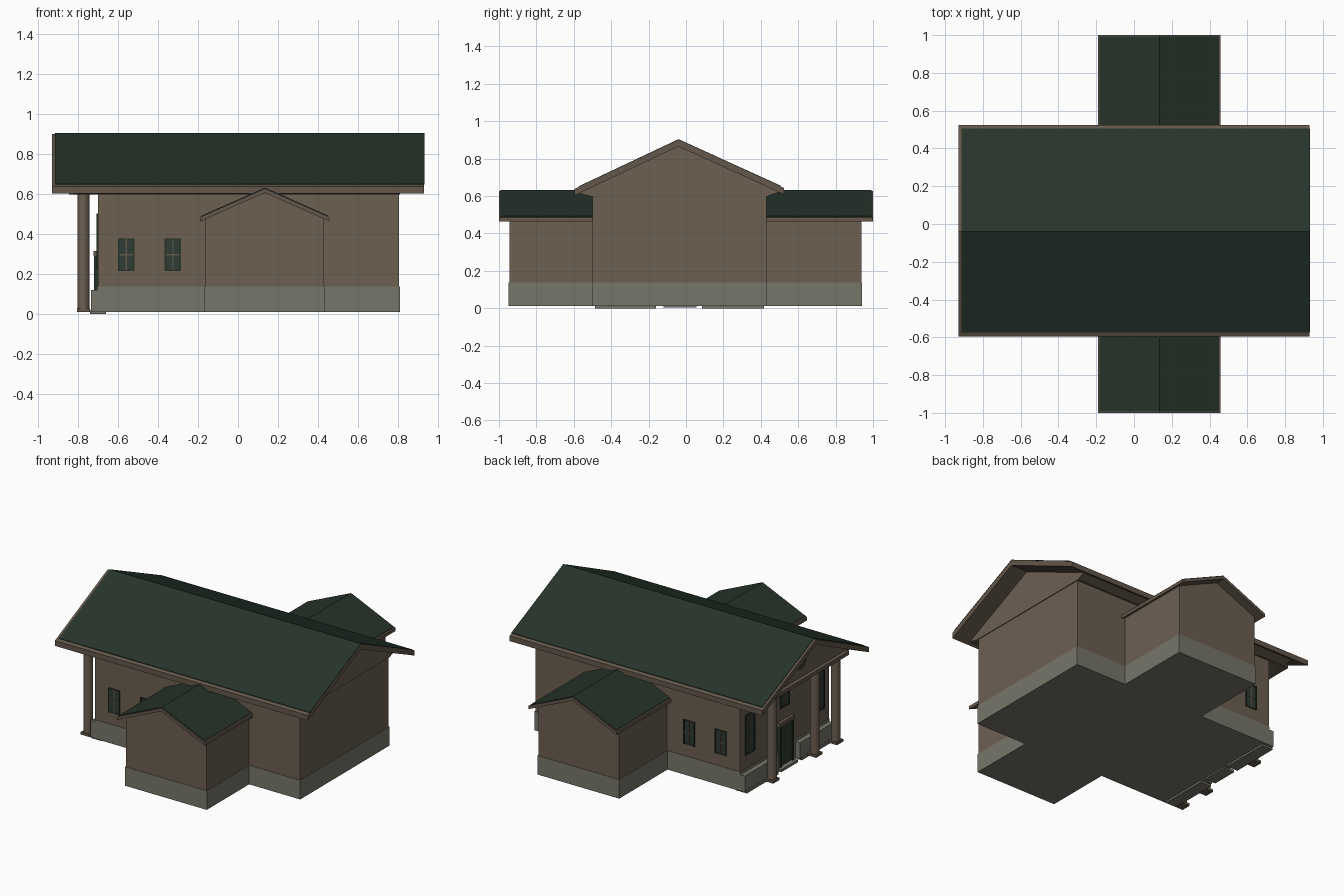
import bpy, bmesh, math
from mathutils import Vector

if "Cube" in bpy.data.objects:
    bpy.data.objects.remove(bpy.data.objects["Cube"])


def material(name, rgb):
    m = bpy.data.materials.new(name)
    m.diffuse_color = (*rgb, 1)
    m.use_nodes = True
    m.node_tree.nodes["Principled BSDF"].inputs["Base Color"].default_value = m.diffuse_color
    return m


WALL = material("brown wall", (0.15, 0.115, 0.083))
TRIM = material("brown trim", (0.125, 0.095, 0.07))
ROOF = material("dark green roof", (0.019, 0.033, 0.023))
STONE = material("grey stone", (0.185, 0.18, 0.145))
GLASS = material("dark glass", (0.03, 0.045, 0.035))


def prism(name, profile, axis, a, b, mat):
    """Extrude a 2D profile along x (profile is y,z), y (x,z) or z (x,y)."""
    put = {"x": lambda p, t: (t, p[0], p[1]),
           "y": lambda p, t: (p[0], t, p[1]),
           "z": lambda p, t: (p[0], p[1], t)}[axis]
    bm = bmesh.new()
    f = bm.faces.new([bm.verts.new(put(p, a)) for p in profile])
    r = bmesh.ops.extrude_face_region(bm, geom=[f])
    verts = [v for v in r["geom"] if isinstance(v, bmesh.types.BMVert)]
    bmesh.ops.translate(bm, verts=verts, vec=Vector(put((0, 0), b - a)))
    bmesh.ops.recalc_face_normals(bm, faces=bm.faces)
    me = bpy.data.meshes.new(name)
    bm.to_mesh(me)
    bm.free()
    ob = bpy.data.objects.new(name, me)
    me.materials.append(mat)
    bpy.context.collection.objects.link(ob)
    return ob


def box(name, x0, x1, y0, y1, z0, z1, mat):
    return prism(name, [(x0, y0), (x1, y0), (x1, y1), (x0, y1)], "z", z0, z1, mat)


def roof(name, left, ridge, right, thick, axis, a, b, inset, ga, gb):
    """Brown gabled slab with a thin green covering on both slopes."""
    down = lambda p, d: (p[0], p[1] - d)
    prism(name + "_slab", [left, ridge, right, down(right, thick),
                           down(ridge, thick), down(left, thick)], axis, a, b, TRIM)
    edge = lambda p: (p[0] + (ridge[0] - p[0]) * inset, p[1] + (ridge[1] - p[1]) * inset)
    l, r = edge(left), edge(right)
    up = 0.004
    prism(name + "_covering", [l, ridge, r, down(r, -up), down(ridge, -up),
                               down(l, -up)], axis, ga, gb, ROOF)


def window(name, axis, pos, side, c, w, z0, z1, rows):
    """Glass plate with frame and bars on a wall facing along axis * side."""
    def plate(n, u0, u1, v0, v1, depth, mat):
        prism(n, [(u0, v0), (u1, v0), (u1, v1), (u0, v1)], axis, pos - side * 0.002,
              pos + side * depth, mat)
    plate(name + "_glass", c - w / 2, c + w / 2, z0, z1, 0.003, GLASS)
    t = 0.008
    for u in (c - w / 2, c + w / 2):
        plate(name + "_frame", u - t / 2, u + t / 2, z0 - t / 2, z1 + t / 2, 0.007, ROOF)
    plate(name + "_bar", c - t / 3, c + t / 3, z0, z1, 0.006, TRIM)
    for i in range(rows + 1):
        v = z0 + (z1 - z0) * i / rows
        outer = i in (0, rows)
        plate(name + "_bar", c - w / 2, c + w / 2, v - t / 2.5, v + t / 2.5, 0.006,
              ROOF if outer else TRIM)


# main hall and the cross wing
box("hall_walls", -0.70, 0.805, -0.50, 0.43, 0.13, 0.61, WALL)
box("hall_foundation", -0.703, 0.81, -0.503, 0.433, 0.012, 0.138, STONE)
wing = [(-0.163, 0.13), (0.43, 0.13), (0.43, 0.48), (0.135, 0.615), (-0.163, 0.48)]
for name, y0, y1 in (("front", -0.945, -0.45), ("back", 0.38, 0.937)):
    prism(name + "_wing_walls", wing, "y", y0, y1, WALL)
    box(name + "_wing_foundation", -0.167, 0.434, y0 - 0.003, y1 + 0.003,
        0.012, 0.138, STONE)

# attic gable reaching over the porch, and its edge beam
prism("attic_gable", [(-0.50, 0.598), (0.43, 0.598), (0.51, 0.625), (-0.04, 0.88),
                      (-0.58, 0.615)], "x", -0.82, 0.81, WALL)
box("eave_beam", -0.845, 0.808, -0.508, 0.438, 0.598, 0.622, TRIM)

# roofs
roof("main_roof", (-0.595, 0.638), (-0.04, 0.90), (0.525, 0.643), 0.035, "x",
     -0.93, 0.93, 0.035, -0.914, 0.931)
for name, a, b, ga, gb in (("front_wing_roof", -1.0, -0.45, -0.992, -0.45),
                           ("back_wing_roof", 0.38, 1.0, 0.38, 0.992)):
    roof(name, (-0.19, 0.485), (0.135, 0.628), (0.458, 0.485), 0.022, "y",
         a, b, 0.025, ga, gb)

# porch plinths, ground slabs and doorstep on the left end
for name, y0, y1 in (("front", -0.487, -0.16), ("back", 0.086, 0.417)):
    box(name + "_porch_slab", -0.74, -0.66, y0, y1, 0.0, 0.02, STONE)
    box(name + "_porch_plinth", -0.735, -0.69, y0 - 0.014, y1 + 0.014, 0.012, 0.12, STONE)
box("door_step", -0.74, -0.66, -0.12, 0.055, 0.003, 0.02, STONE)

# round porch columns
for y in (-0.47, -0.25, 0.20):
    bpy.ops.mesh.primitive_cylinder_add(vertices=16, radius=0.03, depth=0.595,
                                        location=(-0.772, y, 0.3125))
    col = bpy.context.object
    col.name = "porch_column"
    col.data.materials.append(WALL)
    bpy.ops.object.shade_smooth_by_angle(angle=math.radians(40))
    box("column_foot", -0.805, -0.739, y - 0.033, y + 0.033, 0.012, 0.028, TRIM)

# windows on both long walls
for x in (-0.558, -0.325):
    window("front_window", "y", -0.50, -1, x, 0.075, 0.22, 0.375, 2)
    window("back_window", "y", 0.43, 1, x, 0.075, 0.22, 0.375, 2)

# entrance wall: tall windows, small window above the door, and the door
for y in (-0.40, 0.33):
    window("tall_window", "x", -0.70, -1, y, 0.09, 0.23, 0.49, 3)
window("upper_window", "x", -0.70, -1, -0.035, 0.09, 0.40, 0.50, 2)
box("door_panel", -0.709, -0.69, -0.10, 0.03, 0.02, 0.30, GLASS)
for y in (-0.108, 0.022):
    box("door_post", -0.72, -0.69, y, y + 0.016, 0.02, 0.30, ROOF)
box("door_lintel", -0.722, -0.69, -0.112, 0.042, 0.29, 0.315, TRIM)
box("door_middle_bar", -0.713, -0.69, -0.039, -0.031, 0.02, 0.30, TRIM)

# round gable window
bpy.ops.mesh.primitive_cylinder_add(vertices=24, radius=0.045, depth=0.008,
                                    location=(-0.822, -0.035, 0.73),
                                    rotation=(0, math.pi / 2, 0))
bpy.context.object.name = "gable_window_glass"
bpy.context.object.data.materials.append(GLASS)
bpy.ops.mesh.primitive_torus_add(major_radius=0.045, minor_radius=0.007,
                                 major_segments=24, minor_segments=6,
                                 location=(-0.824, -0.035, 0.73),
                                 rotation=(0, math.pi / 2, 0))
bpy.context.object.name = "gable_window_ring"
bpy.context.object.data.materials.append(TRIM)
box("gable_window_bar", -0.83, -0.82, -0.038, -0.032, 0.688, 0.772, TRIM)
box("gable_window_crossbar", -0.83, -0.82, -0.077, 0.007, 0.727, 0.733, TRIM)
